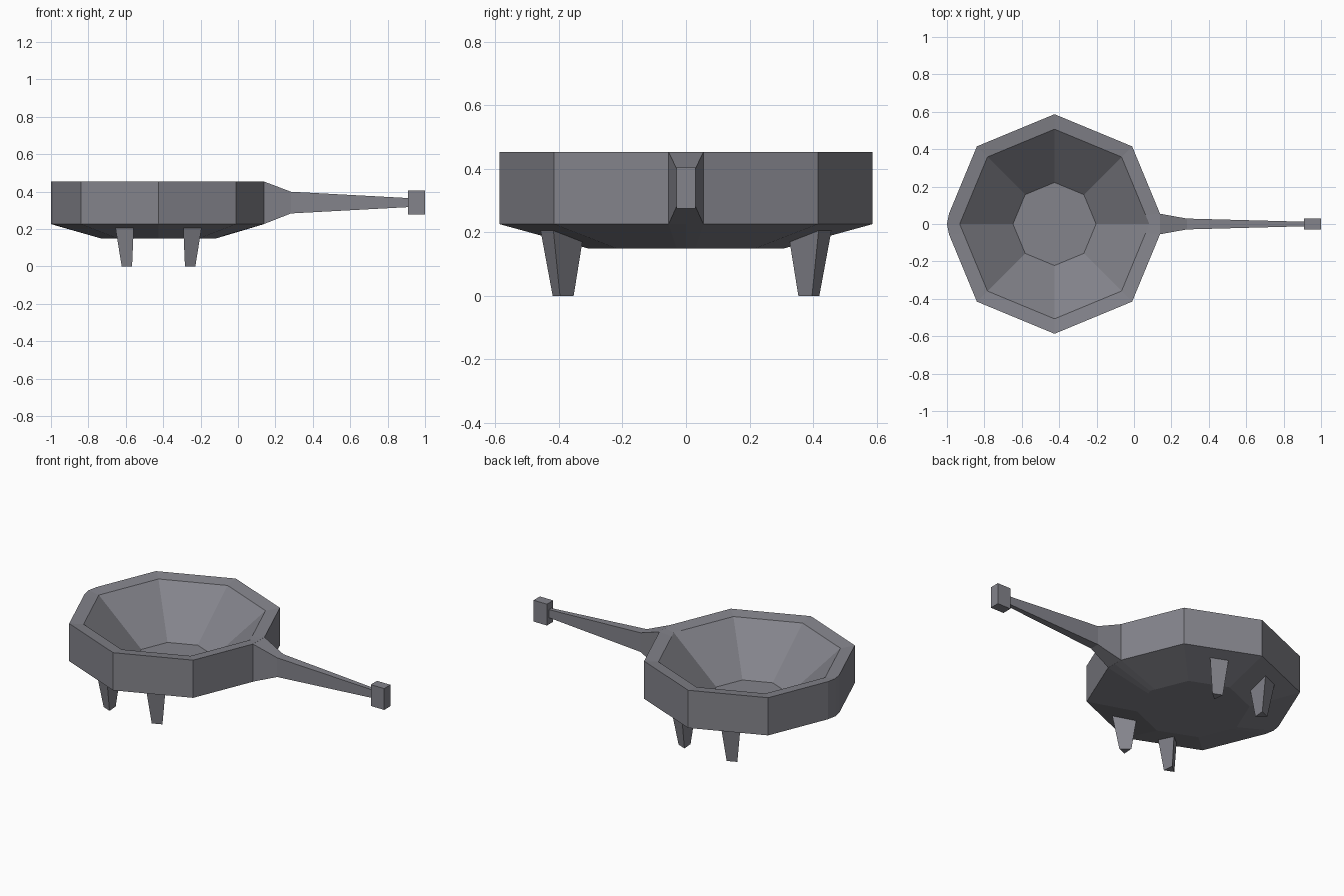
import bpy
from math import cos, sin, radians, tan

if "Cube" in bpy.data.objects:
    bpy.data.objects.remove(bpy.data.objects["Cube"])

CX = -0.425          # bowl centre on x
R = 0.587            # outer bowl radius
SPLIT = 0.055        # half width of the flat where the handle joins

# Dark iron grey shared by every part
iron = bpy.data.materials.new("iron")
iron.diffuse_color = (0.23, 0.23, 0.26, 1.0)
iron.use_nodes = True
iron.node_tree.nodes["Principled BSDF"].inputs["Base Color"].default_value = iron.diffuse_color


def loft(name, rings):
    """Closed flat-shaded mesh through rings with equal point counts."""
    n = len(rings[0])
    verts = [p for ring in rings for p in ring]
    faces = [tuple(reversed(range(n)))]
    for k in range(len(rings) - 1):
        a, b = k * n, (k + 1) * n
        faces += [(a + i, a + (i + 1) % n, b + (i + 1) % n, b + i) for i in range(n)]
    faces.append(tuple(range((len(rings) - 1) * n, len(rings) * n)))
    mesh = bpy.data.meshes.new(name)
    mesh.from_pydata(verts, [], faces)
    mesh.update()
    mesh.materials.append(iron)
    obj = bpy.data.objects.new(name, mesh)
    bpy.context.collection.objects.link(obj)
    return obj


def bowl_ring(r, z, outer=False):
    """Octagon with extra points beside its left and right corners."""
    pts = [(r * cos(radians(45 * i)), r * sin(radians(45 * i))) for i in range(8)]
    s = SPLIT * r / R
    x = r - s * tan(radians(22.5))
    right, left = (x, -0.575) if outer else (r, -r)
    pts = ([(right, 0), (x, s)] + pts[1:4] + [(-x, s), (left, 0), (-x, -s)]
           + pts[5:8] + [(x, -s)])
    return [(CX + px, py, z) for px, py in pts]


def rect_ring(x, hy, z0, z1):
    return [(x, -hy, z0), (x, hy, z0), (x, hy, z1), (x, -hy, z1)]


def leg_ring(angle, r_in, r_out, width, z):
    """Triangle with a flat side facing out and a point facing in."""
    c, s = cos(radians(angle)), sin(radians(angle))
    local = [(r_in, 0), (r_out, -width / 2), (r_out, width / 2)]
    return [(CX + u * c - v * s, u * s + v * c, z) for u, v in local]


# Bowl: underside, outer wall, rim, inner slope and floor
loft("bowl", [
    bowl_ring(0.31, 0.15),
    bowl_ring(R, 0.226, True),
    bowl_ring(R, 0.454, True),
    bowl_ring(0.507, 0.443),
    bowl_ring(0.222, 0.19),
])

# Handle flaring out of the bowl wall
loft("handle", [
    rect_ring(0.138, SPLIT, 0.226, 0.454),
    rect_ring(0.283, 0.029, 0.283, 0.399),
    rect_ring(0.915, 0.012, 0.317, 0.365),
])

# Block at the end of the handle
loft("handle_end", [
    rect_ring(0.91, 0.03, 0.276, 0.405),
    rect_ring(1.0, 0.03, 0.276, 0.405),
])

# Four tapered triangular legs, splayed in pairs
for name, angle in (("back_right_leg", 67.5), ("back_left_leg", 112.5),
                    ("front_left_leg", 247.5), ("front_right_leg", 292.5)):
    loft(name, [leg_ring(angle, 0.383, 0.442, 0.06, 0.0),
                leg_ring(angle, 0.347, 0.474, 0.106, 0.207)])
